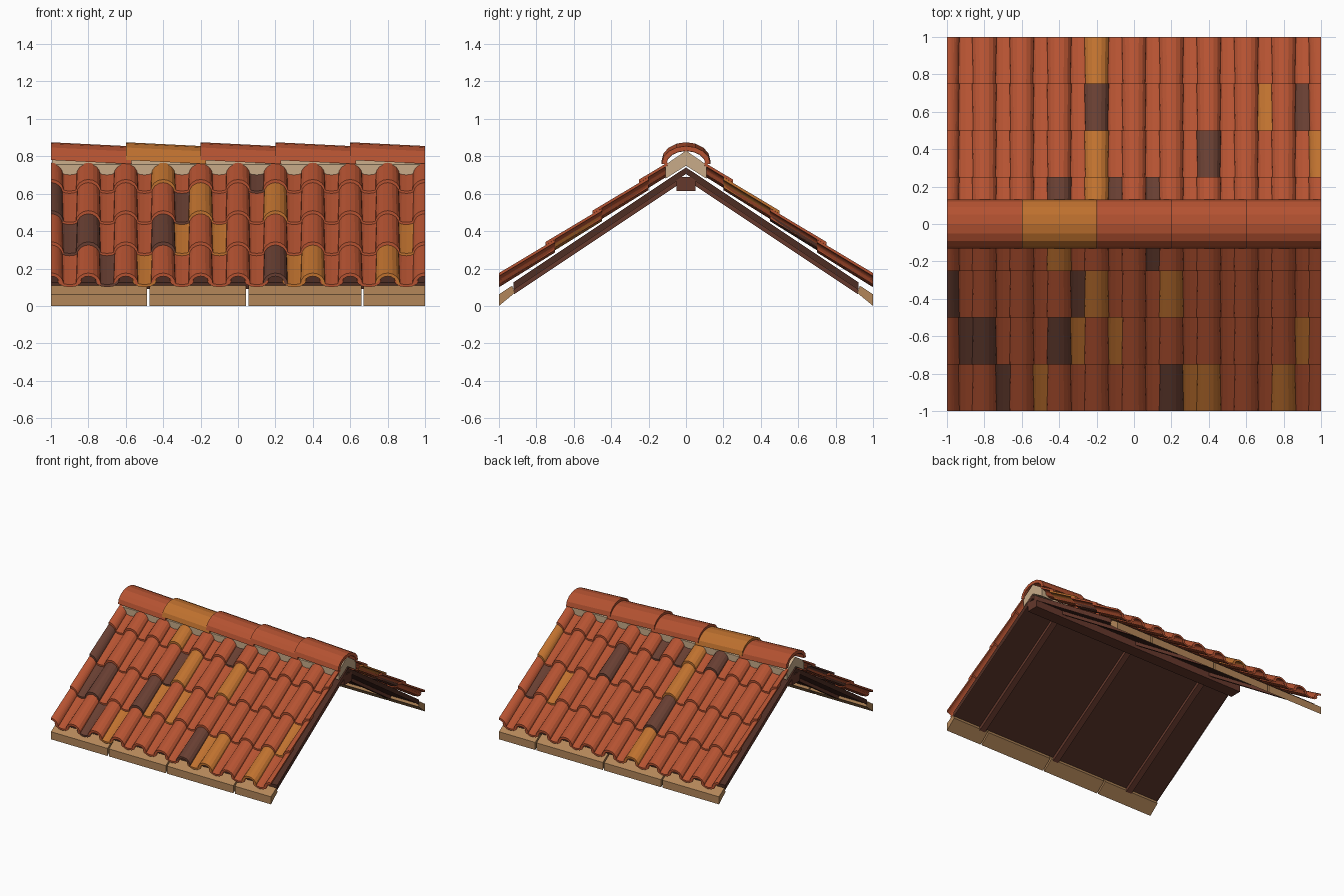
import bpy, bmesh, math

cube = bpy.data.objects.get("Cube")
if cube:
    bpy.data.objects.remove(cube)


def material(name, rgb):
    m = bpy.data.materials.new(name)
    m.use_nodes = True
    m.diffuse_color = (*rgb, 1)
    bsdf = m.node_tree.nodes["Principled BSDF"]
    bsdf.inputs["Base Color"].default_value = (*rgb, 1)
    bsdf.inputs["Roughness"].default_value = 0.8
    return m


TERRACOTTA = material("terracotta", (0.46, 0.085, 0.031))
OCHRE = material("ochre clay", (0.52, 0.165, 0.028))
BURNT = material("burnt clay", (0.135, 0.048, 0.031))
MORTAR = material("mortar", (0.58, 0.41, 0.25))
PALE_WOOD = material("pale wood", (0.45, 0.24, 0.10))
BROWN_WOOD = material("brown wood", (0.13, 0.04, 0.025))
DARK_WOOD = material("dark wood", (0.075, 0.026, 0.017))
CLAYS = [TERRACOTTA, OCHRE, BURNT]

PITCH = 0.667        # rise of the roof per unit of depth
TILE_PITCH = 0.62    # tiles lie a little flatter so the rows overlap
ROW = 0.25


def loft(bm, start, end, mat=0):
    """Solid between two matching cross-sections."""
    a = [bm.verts.new(p) for p in start]
    b = [bm.verts.new(p) for p in end]
    n = len(a)
    faces = [bm.faces.new((a[i], a[(i + 1) % n], b[(i + 1) % n], b[i])) for i in range(n)]
    faces += [bm.faces.new(a[::-1]), bm.faces.new(b)]
    for f in faces:
        f.material_index = mat


def finish(bm, name, mats):
    bmesh.ops.recalc_face_normals(bm, faces=bm.faces)
    mesh = bpy.data.meshes.new(name)
    bm.to_mesh(mesh)
    bm.free()
    for m in mats:
        mesh.materials.append(m)
    obj = bpy.data.objects.new(name, mesh)
    bpy.context.collection.objects.link(obj)
    return obj


def prism(name, profile, x0, x1, mat, side=1):
    """Extrude a (depth, height) profile along x."""
    bm = bmesh.new()
    loft(bm, [(x0, y * side, z) for y, z in profile], [(x1, y * side, z) for y, z in profile])
    return finish(bm, name, [mat])


def arc_band(width, height, thick, a0=0.0, a1=math.pi, steps=8):
    """Closed outline of an arched shell, as (across, up) points."""
    angles = [a0 + (a1 - a0) * i / steps for i in range(steps + 1)]
    outer = [(width * math.cos(t), height * math.sin(t)) for t in angles]
    inner = [((width - thick) * math.cos(t), (height - thick) * math.sin(t)) for t in angles]
    return outer + inner[::-1]


# Odd coloured tiles by roof side and row: (ochre columns, burnt columns)
# Even columns are cover tiles, odd columns are the pans between them
ODD_TILES = {
    ("front", 0): ((5, 13, 14, 18), (3, 12)),
    ("front", 1): ((7, 9, 19), (1, 2, 6)),
    ("front", 2): ((8, 12), (0, 7)),
    ("front", 3): ((6,), (11,)),
    ("back", 0): ((8,), ()),
    ("back", 1): ((17,), (8, 19)),
    ("back", 2): ((8, 20), (14,)),
    ("back", 3): ((8,), (6, 9, 11)),
}


def tile_row(label, side, row):
    bm = bmesh.new()
    ochre, burnt = ODD_TILES[label, row]
    y0 = 1 - ROW * row
    length = 0.15 if row == 3 else 0.30
    z0 = 0.10 + PITCH * ROW * row
    for col in range(21):
        x = -1 + 0.1 * col
        if col % 2:      # concave pan
            section = [(u, 0.036 - w) for u, w in arc_band(0.066, 0.036, 0.014, steps=6)]
        else:            # convex cover, halved at the verges
            a0 = math.pi / 2 if col == 20 else 0
            a1 = math.pi / 2 if col == 0 else math.pi
            section = [(u, w + 0.014) for u, w in arc_band(0.067, 0.062, 0.017, a0, a1)]
        taper = 1 - 0.3 * length
        low = [(x + u, side * y0, z0 + w) for u, w in section]
        high = [(x + u * taper, side * (y0 - length), z0 + length * TILE_PITCH + w * taper)
                for u, w in section]
        loft(bm, low, high, 1 if col in ochre else 2 if col in burnt else 0)
    finish(bm, f"{label}_tile_row_{row + 1}", CLAYS)


def slope_band(y0, y1, top, thick):
    """Sloping board profile; top is its height at the ridge line."""
    return [(y0, top - PITCH * y0), (y1, top - PITCH * y1),
            (y1, top - thick - PITCH * y1), (y0, top - thick - PITCH * y0)]


# Both roof slopes: tiles, deck, rafters and eave boards
JOINTS = [-1, -0.48, 0.05, 0.665, 1]
EAVE = [(1, 0), (1, 0.062), (0.93, 0.108), (0.915, 0.07)]
for label, side in (("front", -1), ("back", 1)):
    for row in range(4):
        tile_row(label, side, row)
    prism(f"{label}_deck", slope_band(0.0, 0.92, 0.74, 0.035), -1, 1, DARK_WOOD, side)
    # brown edging on the deck's gable ends
    for end, x in (("left", 0.995), ("right", -1)):
        prism(f"{label}_{end}_deck_edge", slope_band(0.03, 0.921, 0.741, 0.04),
              x, x + 0.005, BROWN_WOOD, side)
    for i, x in enumerate((-0.72, 0, 0.72)):
        prism(f"{label}_rafter_{i + 1}", slope_band(0.03, 0.92, 0.71, 0.035),
              x - 0.025, x + 0.025, BROWN_WOOD, side)
    for i in range(4):
        prism(f"{label}_eave_board_{i + 1}", EAVE, JOINTS[i] + (0.006 if i else 0),
              JOINTS[i + 1] - (0.006 if i < 3 else 0), PALE_WOOD, side)

# Ridge beam and mortar bed
prism("ridge_beam", [(-0.05, 0.615), (0.05, 0.615), (0.05, 0.69), (-0.05, 0.69)],
      -1, 1, BROWN_WOOD)
prism("ridge_mortar", [(-0.11, 0.68), (-0.11, 0.755), (0, 0.83), (0.11, 0.755),
                       (0.11, 0.68), (0, 0.75)], -0.995, 0.995, MORTAR)

# Overlapping ridge caps, each dipping towards the left end
for i in range(5):
    x0 = -1 + 0.4 * i
    x1 = min(x0 + 0.43, 1)
    drop = 0.05 * (x1 - x0)
    band = arc_band(0.13, 0.095, 0.026, steps=8)
    bm = bmesh.new()
    loft(bm, [(x0, u, 0.78 + w) for u, w in band], [(x1, u, 0.78 - drop + w) for u, w in band])
    finish(bm, f"ridge_cap_{i + 1}", [OCHRE if i == 1 else TERRACOTTA])
